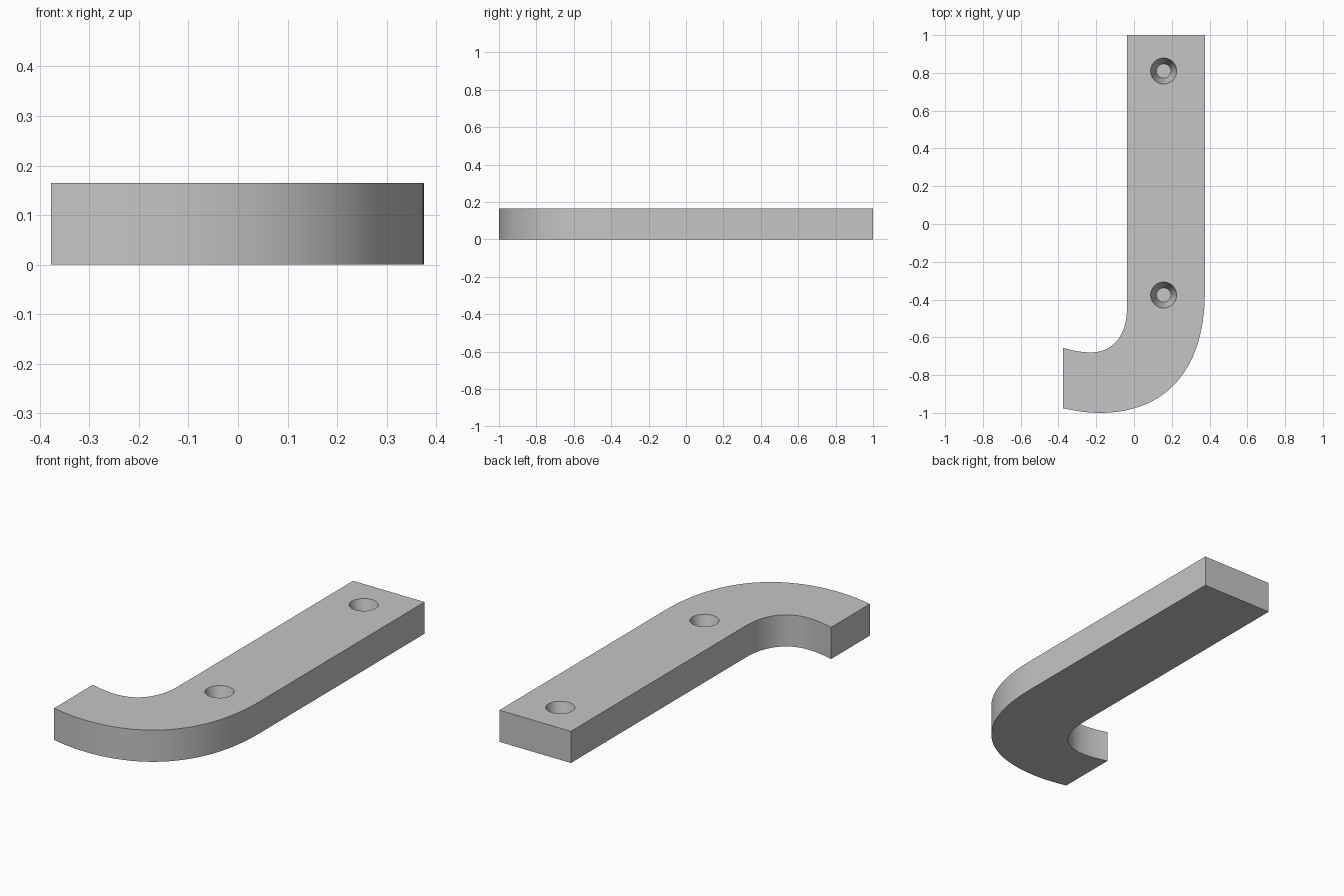
import bpy
import bmesh
from mathutils import Vector
from mathutils.geometry import interpolate_bezier

cube = bpy.data.objects.get("Cube")
if cube:
    bpy.data.objects.remove(cube, do_unlink=True)

THICK = 0.165
HOLE_DEPTH = 0.12

grey = bpy.data.materials.new("plain grey")
grey.use_nodes = True
colour = (0.56, 0.56, 0.56, 1)
grey.diffuse_color = colour
grey.node_tree.nodes["Principled BSDF"].inputs["Base Color"].default_value = colour


def bend(a, b, c, d, steps):
    """Points along one cubic curve in the plan."""
    return interpolate_bezier(*[Vector((*p, 0)) for p in (a, b, c, d)], steps)


def add_object(name, bm):
    mesh = bpy.data.meshes.new(name)
    bm.to_mesh(mesh)
    bm.free()
    mesh.materials.append(grey)
    obj = bpy.data.objects.new(name, mesh)
    bpy.context.collection.objects.link(obj)
    return obj


# Plan outline: outer bend, tail end, inner bend, straight shank
outline = bend((0.375, -0.36), (0.375, -0.78), (0.16, -1), (-0.18, -1), 32)
outline += bend((-0.18, -1), (-0.25, -1), (-0.31, -0.99), (-0.377, -0.975), 8)[1:]
outline += bend((-0.377, -0.655), (-0.32, -0.672), (-0.27, -0.68), (-0.23, -0.68), 8)
outline += bend((-0.23, -0.68), (-0.11, -0.68), (-0.037, -0.59), (-0.037, -0.44), 24)[1:]
outline += [Vector((-0.037, 1, 0)), Vector((0.375, 1, 0))]

# Hooked plate
bm = bmesh.new()
base = bm.faces.new([bm.verts.new(p) for p in outline])
top = bmesh.ops.extrude_face_region(bm, geom=[base])["geom"]
bmesh.ops.translate(bm, vec=(0, 0, THICK),
                    verts=[v for v in top if isinstance(v, bmesh.types.BMVert)])
bmesh.ops.recalc_face_normals(bm, faces=bm.faces)
plate = add_object("hooked_plate", bm)

# Tapered blind screw holes, cut from the top
bm = bmesh.new()
OVER = 0.02
slope = (0.069 - 0.038) / HOLE_DEPTH
for y in (0.81, -0.376):
    cone = bmesh.ops.create_cone(bm, cap_ends=True, segments=40, radius1=0.038,
                                 radius2=0.069 + slope * OVER, depth=HOLE_DEPTH + OVER)
    bmesh.ops.translate(bm, verts=cone["verts"],
                        vec=(0.157, y, THICK + OVER - (HOLE_DEPTH + OVER) / 2))
cutter = add_object("hole_cutter", bm)
cutter.hide_render = True

cut = plate.modifiers.new("screw_holes", "BOOLEAN")
cut.operation = "DIFFERENCE"
cut.solver = "EXACT"
cut.object = cutter

bpy.ops.object.select_all(action="DESELECT")
plate.select_set(True)
bpy.context.view_layer.objects.active = plate
bpy.ops.object.modifier_apply(modifier=cut.name)
bpy.data.objects.remove(cutter, do_unlink=True)

# Smooth bends with crisp edges
bpy.ops.object.shade_smooth_by_angle()
